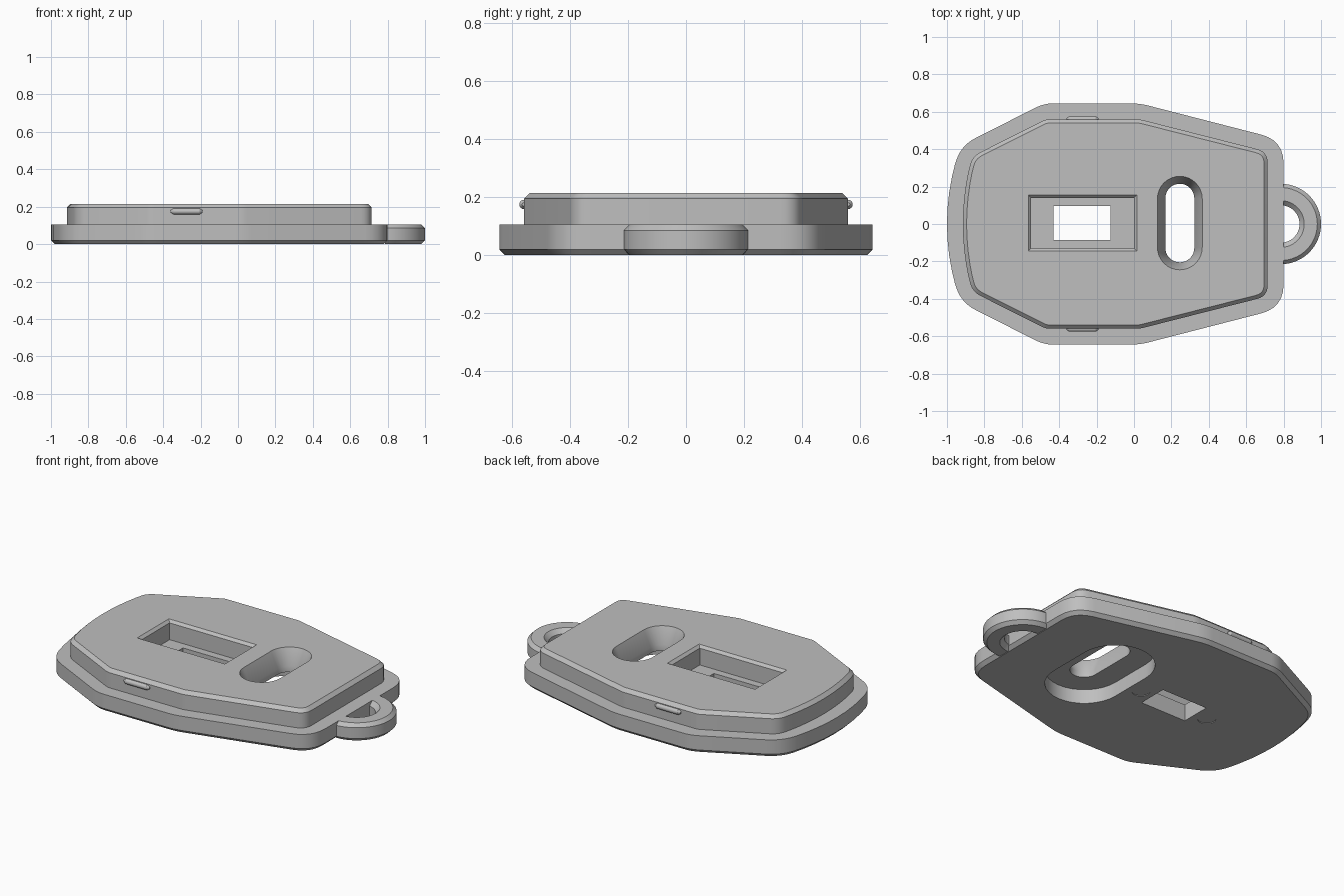
import bpy, bmesh, math
from mathutils import Vector

if "Cube" in bpy.data.objects:
    bpy.data.objects.remove(bpy.data.objects["Cube"], do_unlink=True)

GREY = (0.52, 0.52, 0.52, 1)
grey = bpy.data.materials.new("matte grey plastic")
grey.use_nodes = True
grey.diffuse_color = GREY
grey.node_tree.nodes["Principled BSDF"].inputs["Base Color"].default_value = GREY


def loft(name, rings):
    """Skin matching closed rings of 3D points and cap both ends."""
    bm = bmesh.new()
    loops = [[bm.verts.new(p) for p in ring] for ring in rings]
    n = len(loops[0])
    for a, b in zip(loops, loops[1:]):
        for i in range(n):
            j = (i + 1) % n
            bm.faces.new((a[i], a[j], b[j], b[i]))
    bm.faces.new(loops[0])
    bm.faces.new(loops[-1])
    bmesh.ops.recalc_face_normals(bm, faces=bm.faces)
    mesh = bpy.data.meshes.new(name)
    bm.to_mesh(mesh)
    bm.free()
    mesh.materials.append(grey)
    obj = bpy.data.objects.new(name, mesh)
    bpy.context.collection.objects.link(obj)
    return obj


def at_z(outline, z):
    return [(x, y, z) for x, y in outline]


def inset(outline, d):
    """Offset a clockwise outline inwards with mitred corners."""
    pts = [Vector(p) for p in outline]
    out = []
    for i, p in enumerate(pts):
        e1 = (p - pts[i - 1]).normalized()
        e2 = (pts[(i + 1) % len(pts)] - p).normalized()
        n1, n2 = Vector((e1.y, -e1.x)), Vector((e2.y, -e2.x))
        m = (n1 + n2).normalized()
        out.append(tuple(p + m * d / m.dot(n1)))
    return out


def corner(prev, p, nxt, t, steps=6):
    """Round a corner with a curve starting t away from it."""
    prev, p, nxt = Vector(prev), Vector(p), Vector(nxt)
    a = p + (prev - p).normalized() * t
    b = p + (nxt - p).normalized() * t
    return [a * (1 - s) ** 2 + p * 2 * s * (1 - s) + b * s * s
            for s in (i / steps for i in range(steps + 1))]


def body_outline(left, bow, corners, rounds):
    """Symmetric outline: bowed left side, straight facets to the right."""
    def arc(y):
        return (left + bow * y * y, y)
    top_y = corners[0][1]
    side = [arc(top_y * f) for f in (0.2, 0.4, 0.6, 0.76)]
    path = [side[-1]] + corners + [(corners[-1][0], 0)]
    half = list(side)
    for i, t in enumerate(rounds):
        half += [tuple(v) for v in corner(path[i], path[i + 1], path[i + 2], t)]
    return [arc(0)] + half + [(x, -y) for x, y in reversed(half)]


def rect(x0, x1, y0, y1):
    return [(x0, y0), (x0, y1), (x1, y1), (x1, y0)]


def stadium(cx, cy, width, length, steps=16):
    r, h = width / 2, (length - width) / 2
    pts = []
    for sign in (1, -1):
        for i in range(steps + 1):
            a = math.pi * i / steps
            pts.append((cx + sign * r * math.cos(a),
                        cy + sign * (h + r * math.sin(a))))
    return pts


def circle(cx, cy, r, n=32):
    return [(cx + r * math.cos(math.tau * i / n), cy + r * math.sin(math.tau * i / n))
            for i in range(n)]


def cut(target, cutter):
    """Subtract a helper solid, then discard it."""
    cutter.hide_render = True
    mod = target.modifiers.new("cut", 'BOOLEAN')
    mod.operation, mod.solver, mod.object = 'DIFFERENCE', 'EXACT', cutter
    deps = bpy.context.evaluated_depsgraph_get()
    mesh = bpy.data.meshes.new_from_object(target.evaluated_get(deps))
    target.modifiers.clear()
    target.data = mesh
    bpy.data.objects.remove(cutter, do_unlink=True)


# Stepped body: wide base flange and raised upper deck, both chamfered
BASE_TOP, TOP, CH = 0.105, 0.215, 0.02
base = body_outline(-1.0, 0.42, [(-0.926, 0.42), (-0.48, 0.645), (0.03, 0.645),
                                 (0.8, 0.447)], (0.09, 0.05, 0.05, 0.125))
deck = body_outline(-0.915, 0.38, [(-0.865, 0.362), (-0.47, 0.56), (0.03, 0.56),
                                   (0.715, 0.386)], (0.05, 0.02, 0.02, 0.06))
body = loft("body", [at_z(inset(base, CH), 0), at_z(base, CH), at_z(base, BASE_TOP),
                     at_z(deck, BASE_TOP), at_z(deck, TOP - CH), at_z(inset(deck, CH), TOP)])

# Rectangular pocket with a chamfered rim, and the window through its floor
pocket = rect(-0.55, 0.0, -0.13, 0.14)
rim = inset(pocket, -0.015)
cut(body, loft("pocket_cutter", [at_z(pocket, 0.1), at_z(pocket, 0.2),
                                 at_z(rim, TOP), at_z(rim, 0.3)]))
window = rect(-0.43, -0.125, -0.085, 0.095)
cut(body, loft("window_cutter", [at_z(window, -0.1), at_z(window, 0.15)]))

# Finger slot: tapered from above, wide recess from below
narrow = stadium(0.245, 0.005, 0.155, 0.42)
wide = stadium(0.245, 0.005, 0.24, 0.5)
cut(body, loft("slot_cutter", [at_z(narrow, 0.03), at_z(narrow, 0.12),
                               at_z(wide, TOP), at_z(wide, 0.3)]))
recess = stadium(0.245, 0.005, 0.43, 0.69)
cut(body, loft("recess_cutter", [at_z(recess, -0.1), at_z(recess, 0.085)]))

# Shallow round marks either side of the window on the underside
for x in (-0.51, -0.045):
    mark = circle(x, 0.005, 0.05)
    cut(body, loft("mark_cutter", [at_z(mark, -0.05), at_z(mark, 0.004)]))

# Half-ring lug on the right end
profile = [(0.125, 0), (0.195, 0), (0.215, CH), (0.215, BASE_TOP - CH), (0.195, BASE_TOP),
           (0.125, BASE_TOP), (0.1, BASE_TOP - 0.025), (0.1, 0.025)]
angles = [math.pi * (i / 32 - 0.5) for i in range(33)]
lug = loft("ring_lug", [[(0.785 + r * math.cos(a), r * math.sin(a), z) for r, z in profile]
                        for a in angles])

# Snap ridges on both long sides of the deck
ridges = []
for name, y in (("left_ridge", 0.56), ("right_ridge", -0.56)):
    ridges.append(loft(name, [[(x, y + r * math.cos(math.tau * i / 16),
                                0.175 + r * math.sin(math.tau * i / 16)) for i in range(16)]
                              for x, r in ((-0.36, 0.006), (-0.345, 0.016),
                                           (-0.205, 0.016), (-0.19, 0.006))]))

# Smooth the curved walls and keep the facets crisp
bpy.ops.object.select_all(action='DESELECT')
for obj in [body, lug] + ridges:
    obj.select_set(True)
bpy.context.view_layer.objects.active = body
bpy.ops.object.shade_smooth_by_angle(angle=math.radians(25))
